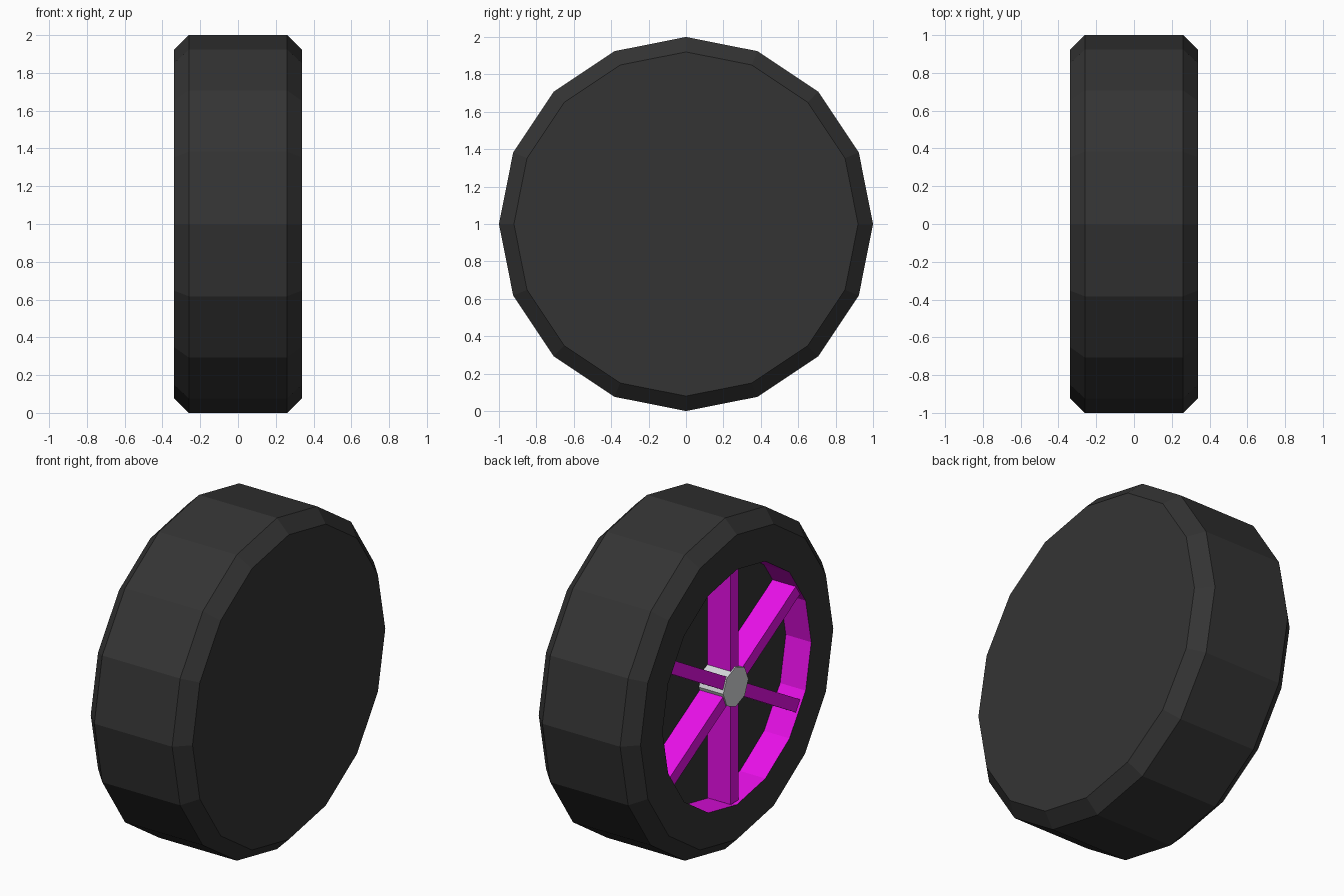
import bpy, bmesh, math
from mathutils import Matrix

if "Cube" in bpy.data.objects:
    bpy.data.objects.remove(bpy.data.objects["Cube"])

CZ = 1.0           # axle height
RIM_R = 0.71       # rim opening radius
FLOOR_X = -0.17    # bottom of the wheel recess


def material(name, rgb):
    m = bpy.data.materials.new(name)
    m.diffuse_color = (*rgb, 1)
    m.use_nodes = True
    m.node_tree.nodes["Principled BSDF"].inputs["Base Color"].default_value = m.diffuse_color
    return m


BLACK = material("tyre_black", (0.034, 0.034, 0.034))
MAGENTA = material("rim_magenta", (0.8, 0.005, 0.8))
GREY = material("hub_light_grey", (0.67, 0.69, 0.71))


def make_object(name, bm, mats):
    bmesh.ops.recalc_face_normals(bm, faces=bm.faces)
    me = bpy.data.meshes.new(name)
    bm.to_mesh(me)
    bm.free()
    for m in mats:
        me.materials.append(m)
    ob = bpy.data.objects.new(name, me)
    ob.location.z = CZ
    bpy.context.collection.objects.link(ob)
    return ob


def lathe_x(profile, sides, paint=None):
    """Closed solid turned around the x axis from (x, radius) points, capped at both ends."""
    bm = bmesh.new()
    rings = []
    for x, r in profile:
        rings.append([bm.verts.new((x, r * math.sin(2 * math.pi * i / sides),
                                    r * math.cos(2 * math.pi * i / sides)))
                      for i in range(sides)])
    for k in range(len(rings) - 1):
        a, b = rings[k], rings[k + 1]
        for i in range(sides):
            j = (i + 1) % sides
            f = bm.faces.new((a[i], a[j], b[j], b[i]))
            if paint == k:
                f.material_index = 1
    bm.faces.new(rings[0])
    bm.faces.new(rings[-1])
    return bm


# Tyre: closed on the +x side, recessed on the -x side with a painted rim wall
tyre_profile = [(0.34, 0.92), (0.26, 1.0), (-0.26, 1.0), (-0.34, 0.92),
                (-0.34, RIM_R), (FLOOR_X, RIM_R)]
make_object("tyre", lathe_x(tyre_profile, 16, paint=4), [BLACK, MAGENTA])

# Six spokes standing in the recess
spokes = bmesh.new()
front, back, inner, outer, width = -0.325, FLOOR_X, 0.04, 0.70, 0.075
for i in range(6):
    mat = (Matrix.Rotation(math.radians(60 * i), 4, 'X')
           @ Matrix.Translation(((front + back) / 2, 0, (inner + outer) / 2))
           @ Matrix.Diagonal((back - front, width, outer - inner, 1)))
    bmesh.ops.create_cube(spokes, size=1, matrix=mat)
make_object("spokes", spokes, [MAGENTA])

# Octagonal hub cap
make_object("hub_cap", lathe_x([(FLOOR_X, 0.12), (-0.333, 0.12)], 8), [GREY])
